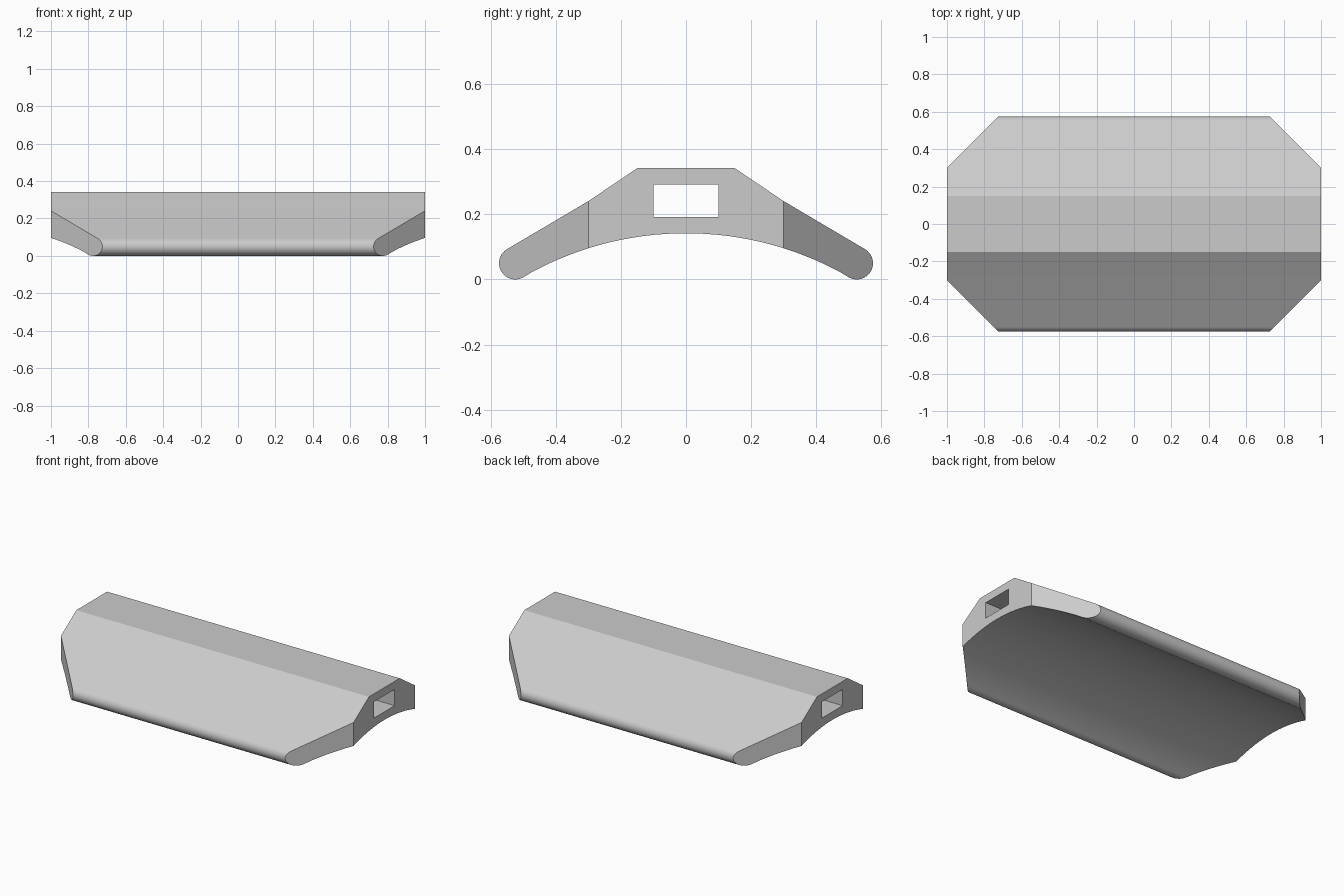
import bpy, bmesh, math
from mathutils import Vector

cube = bpy.data.objects.get("Cube")
if cube:
    bpy.data.objects.remove(cube, do_unlink=True)

grey = bpy.data.materials.new("plain_grey")
grey.use_nodes = True
colour = (0.6, 0.6, 0.6, 1)
grey.diffuse_color = colour
grey.node_tree.nodes["Principled BSDF"].inputs["Base Color"].default_value = colour


def make_object(name, bm):
    bmesh.ops.recalc_face_normals(bm, faces=bm.faces)
    mesh = bpy.data.meshes.new(name)
    bm.to_mesh(mesh)
    bm.free()
    mesh.materials.append(grey)
    obj = bpy.data.objects.new(name, mesh)
    bpy.context.collection.objects.link(obj)
    return obj


# Half of the cross-section: sloped top, rounded lip, arched underside
half = [(0.15, 0.342), (0.3, 0.241)]
for i in range(17):
    a = math.radians(60 - 180 * i / 16)
    half.append((0.525 + 0.05 * math.cos(a), 0.05 + 0.05 * math.sin(a)))
for i in range(1, 16):
    a = math.radians(30 * (1 - i / 16))
    half.append((math.sin(a), math.cos(a) - 0.858))
profile = half + [(0, 0.142)] + [(-y, z) for y, z in reversed(half)]

# Extrude the section along x
bm = bmesh.new()
section = bm.faces.new([bm.verts.new((-1, y, z)) for y, z in profile])
new = bmesh.ops.extrude_face_region(bm, geom=[section], use_keep_orig=True)["geom"]
bmesh.ops.translate(bm, vec=(2, 0, 0),
                    verts=[v for v in new if isinstance(v, bmesh.types.BMVert)])
bmesh.ops.recalc_face_normals(bm, faces=bm.faces)

# Slice off the four corners at 45 degrees
for sx in (-1, 1):
    for sy in (-1, 1):
        cut = bmesh.ops.bisect_plane(
            bm, geom=bm.verts[:] + bm.edges[:] + bm.faces[:], dist=0.0001,
            plane_co=(sx, sy * 0.3, 0), plane_no=Vector((sx, sy, 0)).normalized(),
            clear_outer=True)["geom_cut"]
        edges = [e for e in cut if isinstance(e, bmesh.types.BMEdge) and e.is_boundary]
        bmesh.ops.edgeloop_fill(bm, edges=edges)
body = make_object("arched_body", bm)

# Rectangular slot running the whole length
bm = bmesh.new()
bmesh.ops.create_cube(bm, size=1)
bmesh.ops.scale(bm, vec=(2.2, 0.2, 0.1), verts=bm.verts)
bmesh.ops.translate(bm, vec=(0, 0, 0.242), verts=bm.verts)
cutter = make_object("slot_cutter", bm)
cutter.hide_render = True
cutter.hide_set(True)

slot = body.modifiers.new("slot", "BOOLEAN")
slot.operation = "DIFFERENCE"
slot.solver = "EXACT"
slot.object = cutter

bpy.ops.object.select_all(action="DESELECT")
body.select_set(True)
bpy.context.view_layer.objects.active = body
bpy.ops.object.modifier_apply(modifier=slot.name)
bpy.data.objects.remove(cutter, do_unlink=True)
bpy.ops.object.shade_smooth_by_angle(angle=math.radians(30))
